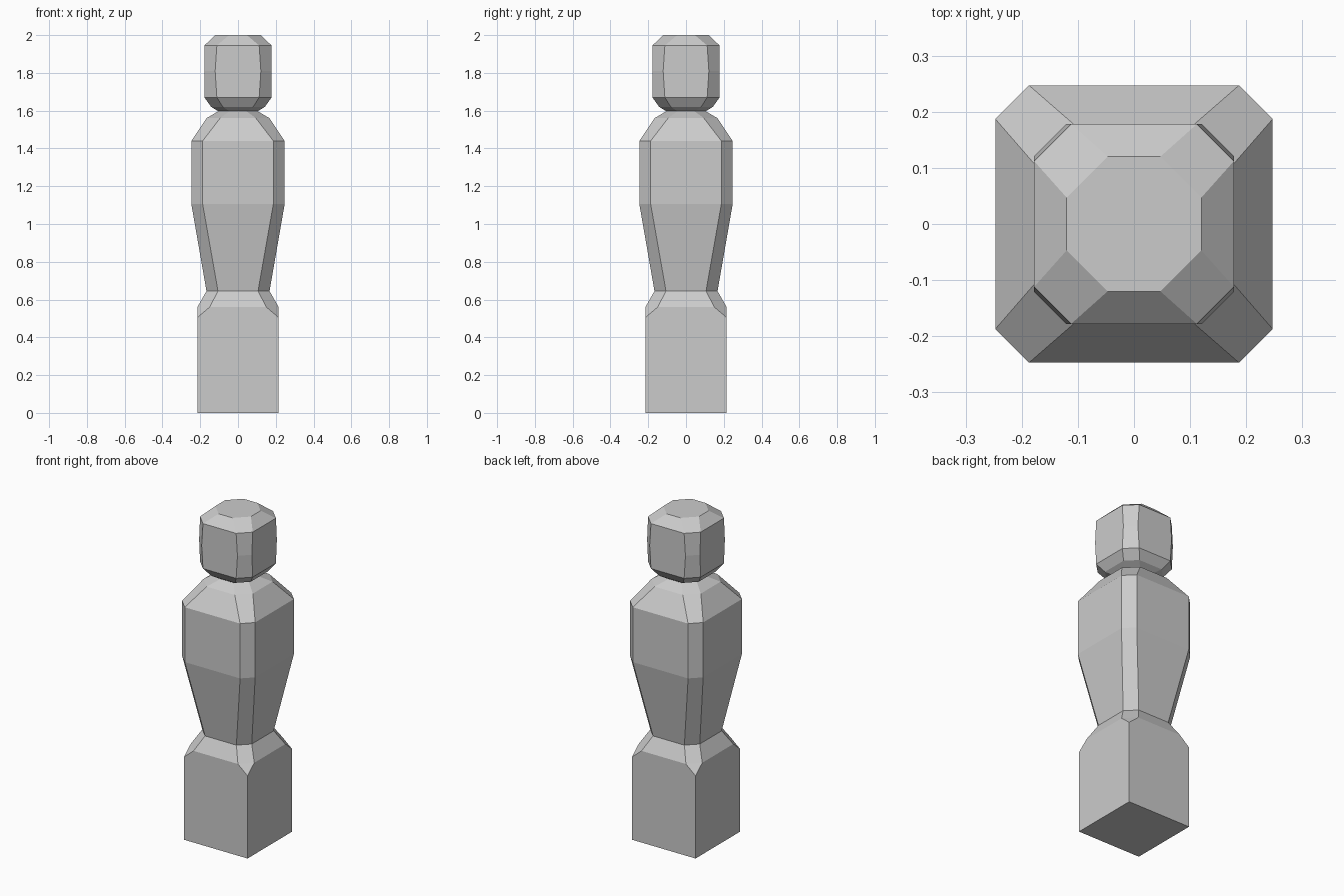
import bpy, bmesh

if "Cube" in bpy.data.objects:
    bpy.data.objects.remove(bpy.data.objects["Cube"])


def stack(name, rings):
    """Loft chamfered squares given as (height, half width, half flat length)."""
    bm = bmesh.new()
    loops = []
    for z, h, f in rings:
        outline = [(h, -f), (h, f), (f, h), (-f, h),
                   (-h, f), (-h, -f), (-f, -h), (f, -h)]
        loops.append([bm.verts.new((x, y, z)) for x, y in outline])
    for low, high in zip(loops, loops[1:]):
        for i in range(8):
            j = (i + 1) % 8
            bm.faces.new((low[i], low[j], high[j], high[i]))
    bm.faces.new(loops[0][::-1])
    bm.faces.new(loops[-1])
    # Corners with no chamfer collapse to a plain square
    bmesh.ops.remove_doubles(bm, verts=bm.verts[:], dist=0.0005)
    bmesh.ops.recalc_face_normals(bm, faces=bm.faces[:])
    mesh = bpy.data.meshes.new(name)
    bm.to_mesh(mesh)
    bm.free()
    obj = bpy.data.objects.new(name, mesh)
    bpy.context.collection.objects.link(obj)
    return obj


# Square pedestal with a bevelled top
stack("pedestal", [(0, 0.215, 0.215), (0.505, 0.215, 0.215),
                   (0.56, 0.215, 0.15), (0.645, 0.167, 0.106)])

# Tapered torso with sloping shoulders
stack("torso", [(0.645, 0.167, 0.106), (1.105, 0.247, 0.187),
                (1.44, 0.247, 0.187), (1.56, 0.167, 0.095),
                (1.597, 0.105, 0.045)])

# Chamfered block head
stack("head", [(1.597, 0.105, 0.045), (1.62, 0.142, 0.08),
               (1.67, 0.178, 0.112), (1.81, 0.178, 0.121),
               (1.945, 0.178, 0.112), (2.0, 0.12, 0.047)])
